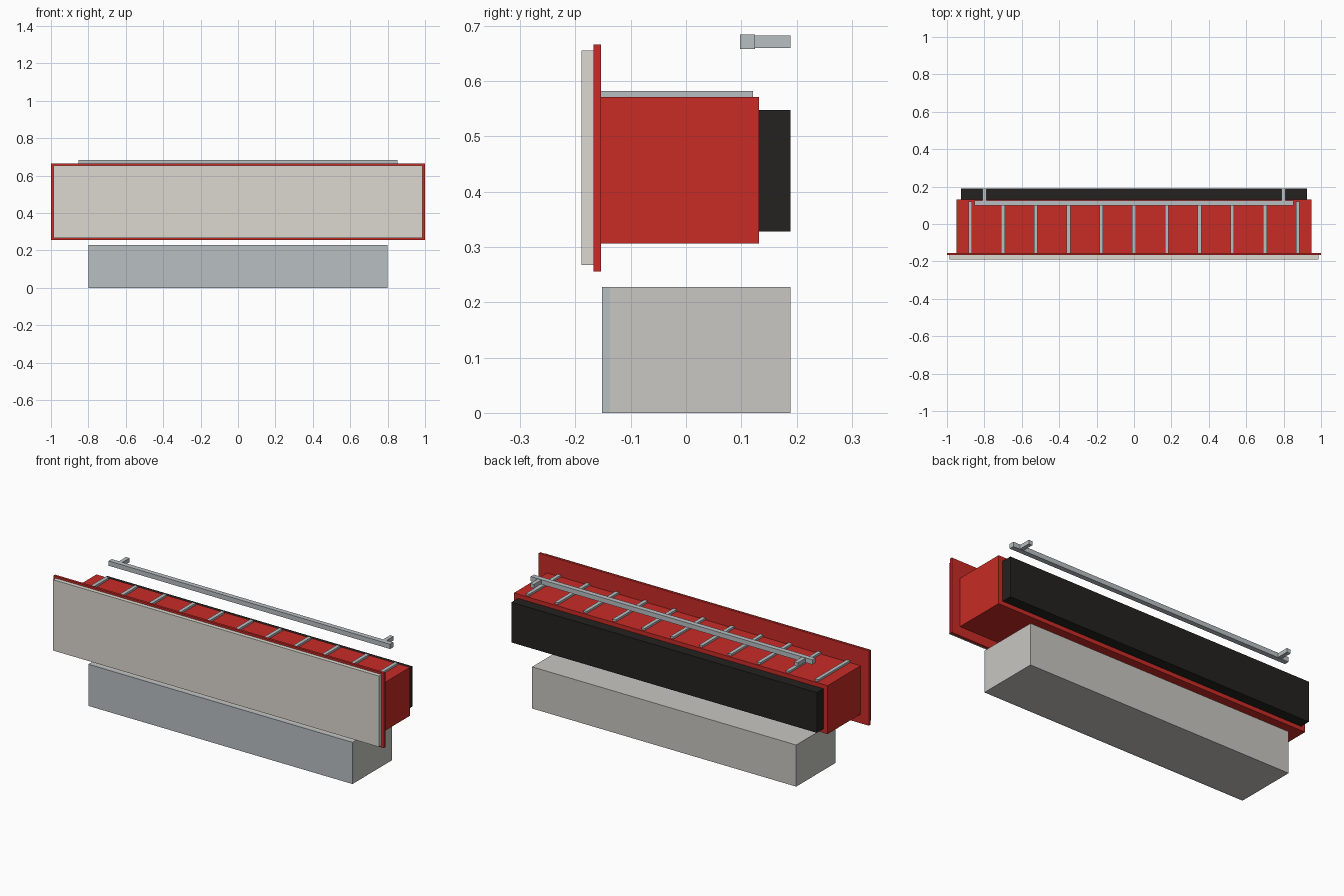
import bpy
import bmesh

if "Cube" in bpy.data.objects:
    bpy.data.objects.remove(bpy.data.objects["Cube"])


def material(name, rgb):
    m = bpy.data.materials.new(name)
    m.diffuse_color = (*rgb, 1.0)
    m.use_nodes = True
    m.node_tree.nodes["Principled BSDF"].inputs["Base Color"].default_value = m.diffuse_color
    return m


red = material("red_paint", (0.58, 0.024, 0.019))
cream = material("cream_face", (0.72, 0.69, 0.63))
steel = material("steel", (0.48, 0.52, 0.54))
stone = material("pale_grey", (0.58, 0.57, 0.54))
black = material("black", (0.017, 0.016, 0.015))


def box(name, x, y, z, mat):
    """Flat-faced box from (min, max) ranges on each axis."""
    bm = bmesh.new()
    bmesh.ops.create_cube(bm, size=1)
    for v in bm.verts:
        v.co = [r[0] if c < 0 else r[1] for c, r in zip(v.co, (x, y, z))]
    mesh = bpy.data.meshes.new(name)
    bm.to_mesh(mesh)
    bm.free()
    mesh.materials.append(mat)
    obj = bpy.data.objects.new(name, mesh)
    bpy.context.collection.objects.link(obj)
    return obj


# Lower unit: body with a steel front plate
box("lower_body", (-0.8, 0.8), (-0.137, 0.189), (0, 0.228), stone)
box("lower_front_plate", (-0.8, 0.8), (-0.152, -0.137), (0, 0.228), steel)

# Upper unit: front panel, flange, housing and rear block
box("front_panel", (-0.987, 0.987), (-0.189, -0.167), (0.267, 0.655), cream)
box("front_flange", (-1, 1), (-0.167, -0.154), (0.256, 0.666), red)
box("housing", (-0.95, 0.95), (-0.154, 0.132), (0.306, 0.571), red)
box("rear_block", (-0.925, 0.925), (0.132, 0.189), (0.328, 0.548), black)

# Evenly spaced ribs across the housing top
for i in range(11):
    x = (i - 5) * 0.175
    box(f"top_rib_{i + 1}", (x - 0.01, x + 0.01), (-0.154, 0.121), (0.571, 0.582), steel)

# Mounting rail above with two rear brackets
box("mounting_rail", (-0.853, 0.853), (0.098, 0.125), (0.658, 0.684), steel)
for side, x in (("left", -0.8), ("right", 0.8)):
    box(f"rail_bracket_{side}", (x - 0.011, x + 0.011), (0.125, 0.189), (0.66, 0.682), steel)
